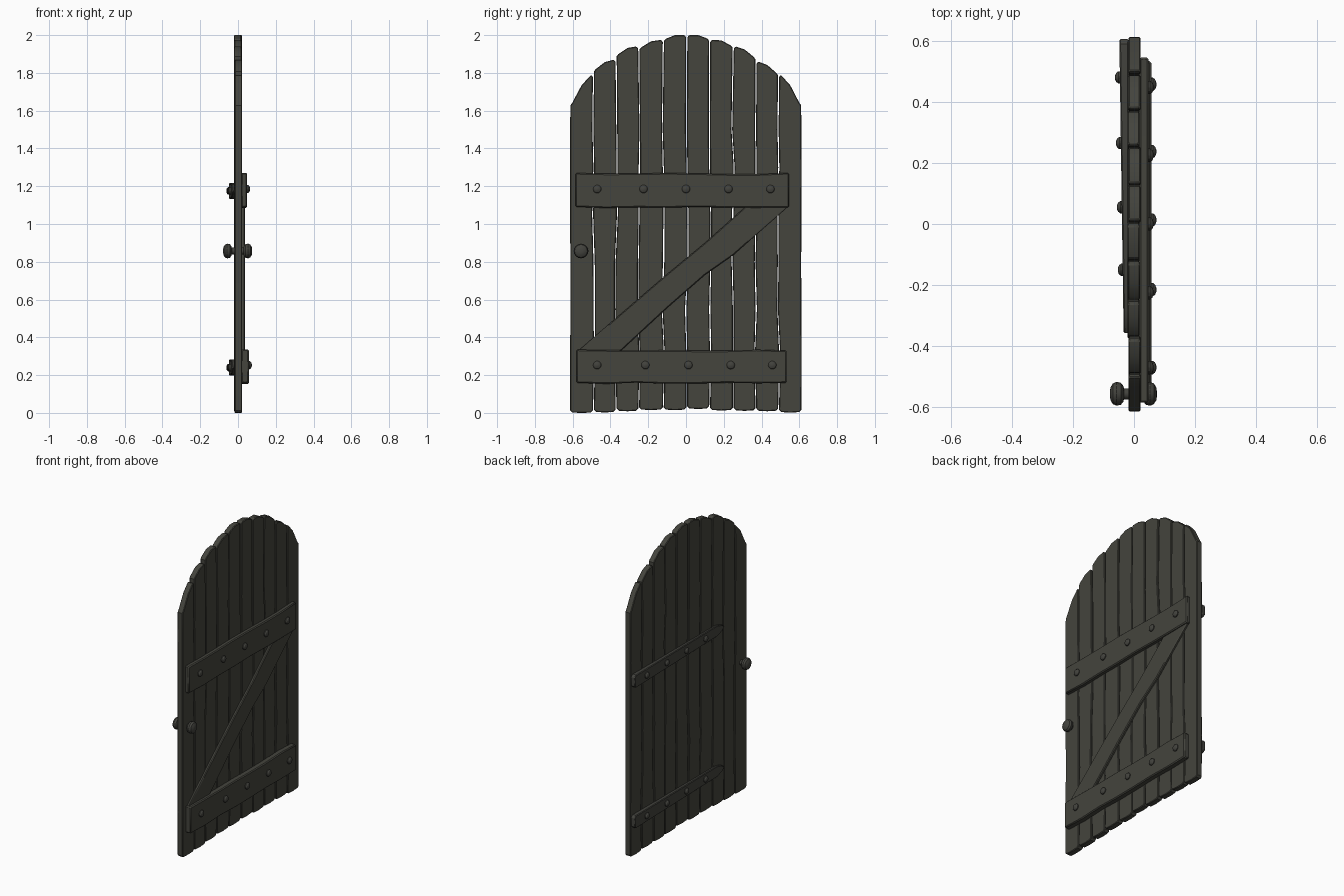
import bpy, bmesh, math, random
from mathutils import Vector

if "Cube" in bpy.data.objects:
    bpy.data.objects.remove(bpy.data.objects["Cube"])

random.seed(4)


def material(name, col):
    m = bpy.data.materials.new(name)
    m.diffuse_color = (*col, 1)
    m.use_nodes = True
    m.node_tree.nodes["Principled BSDF"].inputs["Base Color"].default_value = m.diffuse_color
    return m


WOOD = material("dark weathered wood", (0.058, 0.058, 0.047))
IRON = material("dark iron", (0.055, 0.055, 0.047))


def finish(name, bm, mat, bevel=0.0):
    bmesh.ops.recalc_face_normals(bm, faces=bm.faces)
    me = bpy.data.meshes.new(name)
    bm.to_mesh(me)
    bm.free()
    me.materials.append(mat)
    ob = bpy.data.objects.new(name, me)
    bpy.context.collection.objects.link(ob)
    if bevel:
        b = ob.modifiers.new("worn edges", 'BEVEL')
        b.width = bevel
        b.segments = 1
        b.limit_method = 'ANGLE'
        b.angle_limit = math.radians(50)
    bpy.ops.object.select_all(action='DESELECT')
    ob.select_set(True)
    bpy.context.view_layer.objects.active = ob
    bpy.ops.object.shade_smooth_by_angle(angle=math.radians(30))
    return ob


def slab(name, outline, inner, outer, mat, bevel=0.005):
    """Closed (y, z) outline made solid between x = inner and x = outer(y, z)."""
    bm = bmesh.new()
    a = [bm.verts.new((inner, y, z)) for y, z in outline]
    b = [bm.verts.new((outer(y, z), y, z)) for y, z in outline]
    bm.faces.new(a)
    bm.faces.new(b[::-1])
    n = len(a)
    for i in range(n):
        bm.faces.new((a[i], b[i], b[(i + 1) % n], a[(i + 1) % n]))
    return finish(name, bm, mat, bevel)


def lathe(name, profile, y, z, mat, segs=16):
    """Turn (x, radius) points around an axis parallel to x."""
    bm = bmesh.new()
    rings = []
    for x, r in profile:
        rings.append([bm.verts.new((x, y + r * math.cos(2 * math.pi * k / segs),
                                    z + r * math.sin(2 * math.pi * k / segs)))
                      for k in range(segs)])
    for p, q in zip(rings, rings[1:]):
        for k in range(segs):
            j = (k + 1) % segs
            bm.faces.new((p[k], p[j], q[j], q[k]))
    bm.faces.new(rings[0])
    bm.faces.new(rings[-1])
    return finish(name, bm, mat)


def rivet(name, x, y, z, side, r=0.022):
    prof = [(x - side * 0.006, r), (x + side * 0.005, r), (x + side * 0.012, r * 0.75),
            (x + side * 0.016, r * 0.3)]
    lathe(name, prof, y, z, IRON, 12)


# Planks: ten uneven boards under an arched top (left and right top heights)
edges = [-0.615, -0.49, -0.37, -0.25, -0.12, 0.004, 0.125, 0.25, 0.37, 0.49, 0.613]
tops = [(1.64, 1.79), (1.82, 1.87), (1.90, 1.94), (1.935, 1.975), (1.98, 2.0),
        (2.0, 1.982), (1.975, 1.945), (1.94, 1.885), (1.86, 1.80), (1.79, 1.64)]
rows = [0.3, 0.55, 0.8, 1.05, 1.3, 1.5]
# shared wobbling seam lines between the boards
seams = [[e + random.uniform(-0.007, 0.007) * (0 < i < 10) for _ in rows]
         for i, e in enumerate(edges)]
for i, (zl, zr) in enumerate(tops):
    l, r = edges[i], edges[i + 1]
    gap = lambda: random.uniform(0.0008, 0.0038)
    bot = 0.004 + 0.018 * (1 - abs(i - 4.5) / 4.5) + random.uniform(-0.003, 0.004)
    mid = (zl + zr) / 2 + (0.012 if 0 < i < 9 else 0.02)
    pts = [(l + 0.014, bot), (l + 0.002, bot + 0.012)]
    pts += [(seams[i][k] + gap(), z) for k, z in enumerate(rows)]
    pts += [(l + 0.003, zl - 0.012), (l + 0.012, zl), ((l + r) / 2, mid),
            (r - 0.012, zr), (r - 0.003, zr - 0.012)]
    pts += [(seams[i + 1][k] - gap(), z) for k, z in reversed(list(enumerate(rows)))]
    pts += [(r - 0.002, bot + 0.012), (r - 0.014, bot), ((l + r) / 2, bot - 0.003)]
    pts = [(y, min(max(z, 0.0), 2.0)) for y, z in pts]
    off = random.uniform(-0.002, 0.002)
    slab(f"plank_{i + 1}", pts, -0.02 + off, lambda y, z, o=off: 0.02 + o, WOOD, 0.004)


# Cross rails on the braced side, slightly wavy
def wavy(y0, y1, z0, z1, n=7):
    ys = [y0 + (y1 - y0) * k / n for k in range(n + 1)]
    w = lambda: random.uniform(-0.004, 0.004)
    return [(y, z0 + w()) for y in ys] + [(y, z1 + w()) for y in reversed(ys)]


rails = [("upper_rail", -0.585, 0.545, 1.088, 1.267, 0.048, 1.185,
          (-0.47, -0.225, 0.0, 0.225, 0.447)),
         ("lower_rail", -0.58, 0.533, 0.157, 0.332, 0.057, 0.253,
          (-0.47, -0.215, 0.013, 0.237, 0.457))]
for name, y0, y1, z0, z1, x, rz, ys in rails:
    slab(name, wavy(y0, y1, z0, z1), 0.017, lambda y, z, x=x: x, WOOD, 0.006)
    for k, y in enumerate(ys):
        rivet(f"{name}_rivet_{k + 1}", x, y, rz, 1)

# Diagonal brace between the rails
brace = [(-0.572, 0.328), (-0.345, 0.328), (-0.1, 0.555), (0.1, 0.73), (0.25, 0.835),
         (0.54, 1.092), (0.315, 1.092), (0.1, 0.90), (-0.1, 0.735), (-0.35, 0.52)]
slab("diagonal_brace", brace, 0.017, lambda y, z: 0.037, WOOD, 0.005)

# Pointed iron hinge straps on the other side
for name, z in (("upper_hinge", 1.175), ("lower_hinge", 0.24)):
    strap = [(0.59, z - 0.042), (0.605, z - 0.03), (0.605, z + 0.03), (0.59, z + 0.042),
             (-0.28, z + 0.036), (-0.33, z + 0.022), (-0.36, z),
             (-0.33, z - 0.022), (-0.28, z - 0.036)]
    face = lambda y, z: -0.034 - 0.014 * (y + 0.36) / 0.965
    slab(name, strap, -0.017, face, IRON, 0.004)
    for k, y in enumerate((0.48, 0.265, 0.055, -0.15)):
        rivet(f"{name}_rivet_{k + 1}", face(y, z), y, z, -1, 0.02)

# Round knobs on both sides
for name, side, end in (("front_knob", 1, 0.075), ("back_knob", -1, 0.079)):
    prof = [(0.015, 0.018), (end - 0.046, 0.018), (end - 0.044, 0.026), (end - 0.036, 0.036),
            (end - 0.022, 0.039), (end - 0.010, 0.034), (end - 0.002, 0.021), (end, 0.008)]
    lathe(name, [(side * x, r) for x, r in prof], -0.556, 0.857, IRON)
